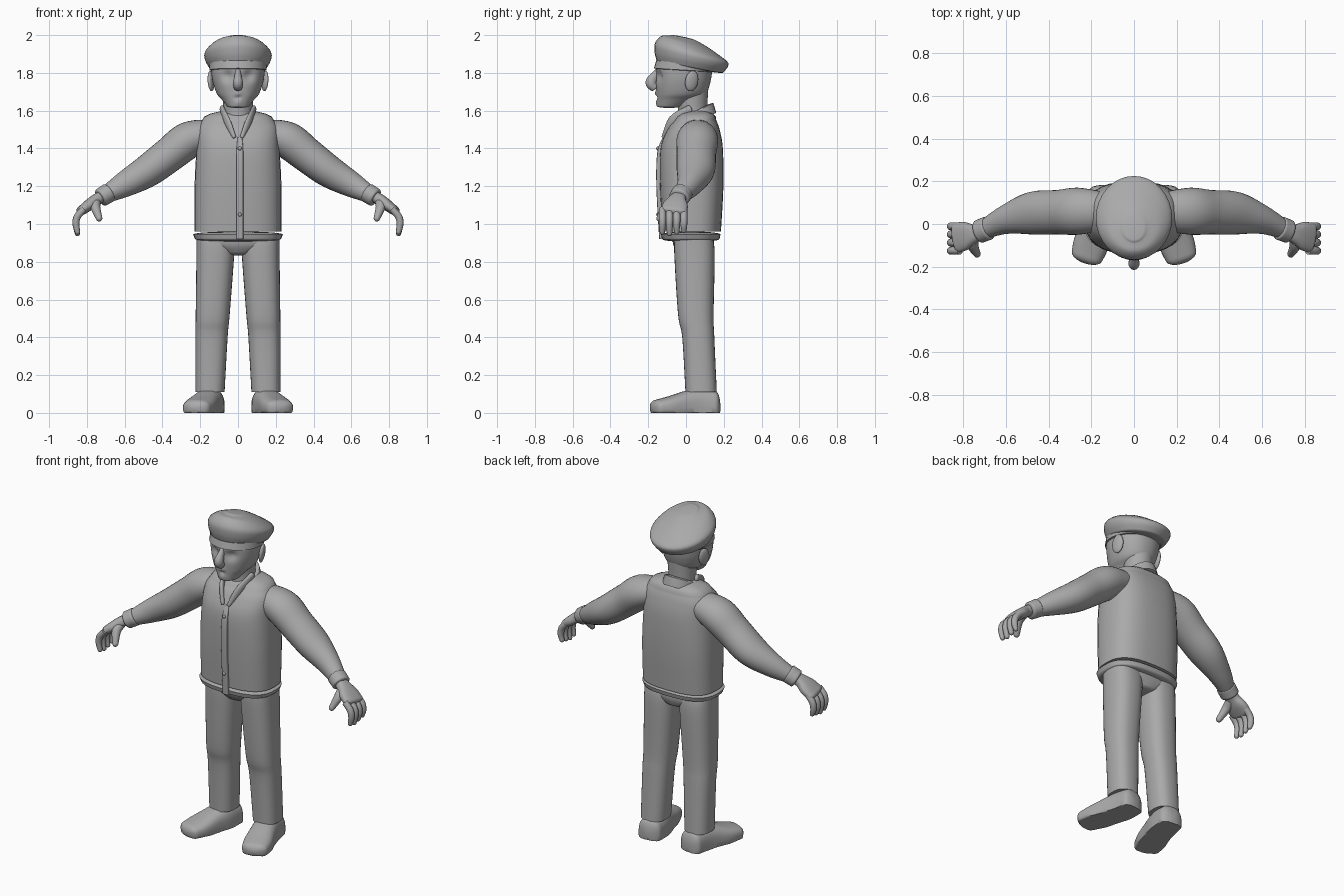
import bpy, math
from mathutils import Vector

if "Cube" in bpy.data.objects:
    bpy.data.objects.remove(bpy.data.objects["Cube"])

GREY = (0.4, 0.4, 0.4, 1)
clay = bpy.data.materials.new("plain_grey")
clay.use_nodes = True
clay.diffuse_color = GREY
clay.node_tree.nodes["Principled BSDF"].inputs["Base Color"].default_value = GREY

RIGHTWARD, SIDEWAYS, UPWARD = Vector((1, 0, 0)), Vector((0, 1, 0)), Vector((0, 0, 1))


def finish(mesh, ob, mirror):
    mesh.materials.append(clay)
    mesh.shade_smooth()
    mesh.set_sharp_from_angle(angle=math.radians(50))
    if mirror:
        ob.modifiers.new("mirror", "MIRROR")


def full_ring(x, y, z, width, depth=None, tilt=0):
    return Vector((x, y, z, width, depth or width, tilt))


def spline(keys, steps=5):
    """Smooth curve through every key ring."""
    keys = [full_ring(*key) for key in keys]
    padded = [keys[0], *keys, keys[-1]]
    rings = []
    for before, start, end, after in zip(padded, padded[1:], padded[2:], padded[3:]):
        leave, arrive = (end - before) / 2, (after - start) / 2
        for step in range(steps):
            t = step / steps
            ease = t * t * (3 - 2 * t)
            rings.append(start.lerp(end, ease) + leave * t * (1 - t) ** 2 - arrive * t * t * (1 - t))
    return rings + [keys[-1]]


def dome(frame, bulge):
    """Rings that close an end with a rounded cap."""
    centre, u, v, along = frame
    rings = []
    for degrees in (20, 40, 60, 75, 86):
        angle = math.radians(degrees)
        shift = along * bulge * v.length * math.sin(angle)
        rings.append((centre + shift, u * math.cos(angle), v * math.cos(angle), along))
    return rings


def signed_power(value, power):
    return math.copysign(abs(value) ** (2 / power), value)


def loft(name, keys, facing=None, power=2, start=0, end=0, mirror=False, sides=32, sculpt=None):
    """Skin over level rings, or over rings turned along their path when facing is given."""
    rings = spline(keys)
    centres = [Vector(ring[:3]) for ring in rings]
    frames = []
    for i, (centre, ring) in enumerate(zip(centres, rings)):
        along = (centres[min(i + 1, len(rings) - 1)] - centres[max(i - 1, 0)]).normalized()
        u, v = RIGHTWARD, SIDEWAYS + UPWARD * ring[5]
        if facing:
            v = (facing - along * facing.dot(along)).normalized()
            u = v.cross(along)
        frames.append((centre, u * ring[3], v * ring[4], along))
    if start:
        frames = dome(frames[0], -start)[::-1] + frames
    if end:
        frames += dome(frames[-1], end)

    verts = []
    for centre, u, v, along in frames:
        for k in range(sides):
            angle = math.tau * k / sides
            p = centre + u * signed_power(math.cos(angle), power) + v * signed_power(math.sin(angle), power)
            verts.append(sculpt(p) if sculpt else p)
    faces = []
    for row in range(0, len(verts) - sides, sides):
        for k in range(sides):
            after = (k + 1) % sides
            faces.append((row + k, row + after, row + sides + after, row + sides + k))
    faces.append(tuple(reversed(range(sides))))
    faces.append(tuple(range(len(verts) - sides, len(verts))))

    mesh = bpy.data.meshes.new(name)
    mesh.from_pydata(verts, [], faces)
    ob = bpy.data.objects.new(name, mesh)
    bpy.context.collection.objects.link(ob)
    finish(mesh, ob, mirror)


def ball(name, location, scale, rotation=(0, 0, 0), mirror=False):
    bpy.ops.mesh.primitive_uv_sphere_add(segments=20, ring_count=12, radius=1,
                                         location=location, rotation=rotation, scale=scale)
    bpy.ops.object.transform_apply(location=True, rotation=True, scale=True)
    ob = bpy.context.object
    ob.name = name
    finish(ob.data, ob, mirror)


# Jacket body and ribbed hem
loft("jacket", [(0, .03, .96, .23, .155), (0, .03, 1.2, .23, .168), (0, .03, 1.4, .22, .165),
                (0, .04, 1.5, .215, .138), (0, .05, 1.55, .19, .11)], power=2.7, end=.5)
loft("hem", [(0, .025, .92, .228, .152), (0, .025, .945, .238, .158)], power=2.7, start=.1, end=.1)

# Front placket and buttons
loft("placket", [(.01, -.13, .92, .018, .012), (.01, -.145, 1.2, .018, .012),
                 (.01, -.14, 1.38, .018, .012), (.01, -.11, 1.46, .012)], power=4)
for height in (1.05, 1.25, 1.4):
    ball("button", (.01, -.15, height), (.01, .008, .01))

# Collar standing round the neck, with lapels dipping to the throat
loft("collar", [(0, .04, 1.54, .105, .12, .4), (0, .045, 1.59, .09, .1, .5)], end=.1)
loft("lapel", [(.085, .02, 1.61, .012, .02), (.06, -.07, 1.55, .014, .025), (.02, -.12, 1.46, .01)],
     facing=UPWARD, mirror=True, start=.5, end=.5)

# Sleeves and cuffs
loft("sleeve", [(.14, .06, 1.48, .075, .09), (.26, .06, 1.445, .097, .11), (.36, .055, 1.37, .093, .104),
                (.48, .05, 1.28, .086, .1), (.6, .02, 1.21, .068), (.69, -.02, 1.16, .047)],
     facing=SIDEWAYS, mirror=True)
loft("cuff", [(.685, -.02, 1.165, .052, .056), (.725, -.035, 1.14, .05, .055)],
     facing=SIDEWAYS, mirror=True, start=.2, end=.2)

# Hands
loft("palm", [(.71, -.03, 1.15, .03, .035), (.75, -.045, 1.13, .03, .045), (.79, -.055, 1.1, .03, .066),
              (.83, -.065, 1.07, .025, .07)], facing=SIDEWAYS, power=2.5, end=.3, mirror=True)
for i, name in enumerate(("index", "middle", "ring", "little")):
    y = .038 * i - .125
    tip = .95 + .008 * abs(i - 1)
    loft(name + "_finger", [(.815, y, 1.08, .018), (.85, y, 1.04, .019), (.858, y, 1, .018),
                            (.85, y, tip, .014)],
         facing=SIDEWAYS, end=1, mirror=True, sides=16)
loft("thumb", [(.75, -.06, 1.12, .026), (.755, -.1, 1.09, .026), (.735, -.14, 1.03, .017)],
     facing=SIDEWAYS, end=1, mirror=True, sides=16)

# Trousers
loft("hips", [(0, .045, .85, .1, .09), (0, .04, .89, .2, .107), (0, .035, .95, .2, .11)], power=2.4, start=.2)
loft("trouser_leg", [(.148, .08, .11, .077, .083), (.14, .065, .4, .085), (.134, .052, .52, .09, .094),
                     (.12, .045, .84, .1, .107), (.12, .04, .93, .1)], power=2.5, mirror=True)


# Shoes, pressed flat on the ground
def press_flat(p):
    p.z = max(p.z, 0)
    return p


loft("shoe", [(.14, .15, .03, .07, .09), (.15, .07, .03, .075, .1), (.17, 0, .03, .077, .087),
              (.2, -.09, .03, .083, .057), (.22, -.15, .025, .075, .045)],
     facing=UPWARD, power=2.7, start=.35, end=.8, mirror=True, sculpt=press_flat)


# Head: eye sockets, brows and lips pressed into a lofted skull
def press_face(p):
    if p.y < 0:
        for x, z, size, depth in ((.055, 1.785, .03, .02), (0, 1.69, .015, -.01), (0, 1.67, .01, .01),
                                  (0, 1.64, .02, -.008), (.04, 1.82, .02, -.008)):
            distance = math.hypot(abs(p.x) - x, p.z - z) / size
            p.y += depth * math.exp(-distance * distance)
    return p


loft("head", [(0, -.08, 1.625, .06, .07), (0, -.05, 1.66, .087, .103), (0, -.025, 1.69, .112, .13),
              (0, -.015, 1.75, .133, .144), (0, -.01, 1.81, .142, .149), (0, 0, 1.87, .145, .15)],
     power=2.15, start=.2, sides=64, sculpt=press_face)
loft("neck", [(0, .035, 1.5, .085), (0, .035, 1.6, .077), (0, .03, 1.74, .09)])
loft("nose", [(0, -.135, 1.83, .014), (0, -.155, 1.8, .015, .018), (0, -.185, 1.75, .026, .03),
              (0, -.165, 1.72, .022)], facing=SIDEWAYS, end=.3)
ball("ear", (.143, .03, 1.757), (.015, .036, .055), (-.15, .1, .3), mirror=True)

# Cap: headband and a soft crown sloping to the back
loft("cap_band", [(0, -.01, 1.815, .152, .16, -.06), (0, 0, 1.85, .152, .158, -.1)], start=.05)
loft("cap_crown", [(0, .02, 1.832, .155, .175, -.18), (0, .028, 1.87, .175, .194, -.19),
                   (0, .026, 1.91, .174, .19, -.25), (0, .01, 1.955, .125, .138, -.3),
                   (0, -.015, 1.985, .06, .07, -.2)], start=.05, end=.15)
